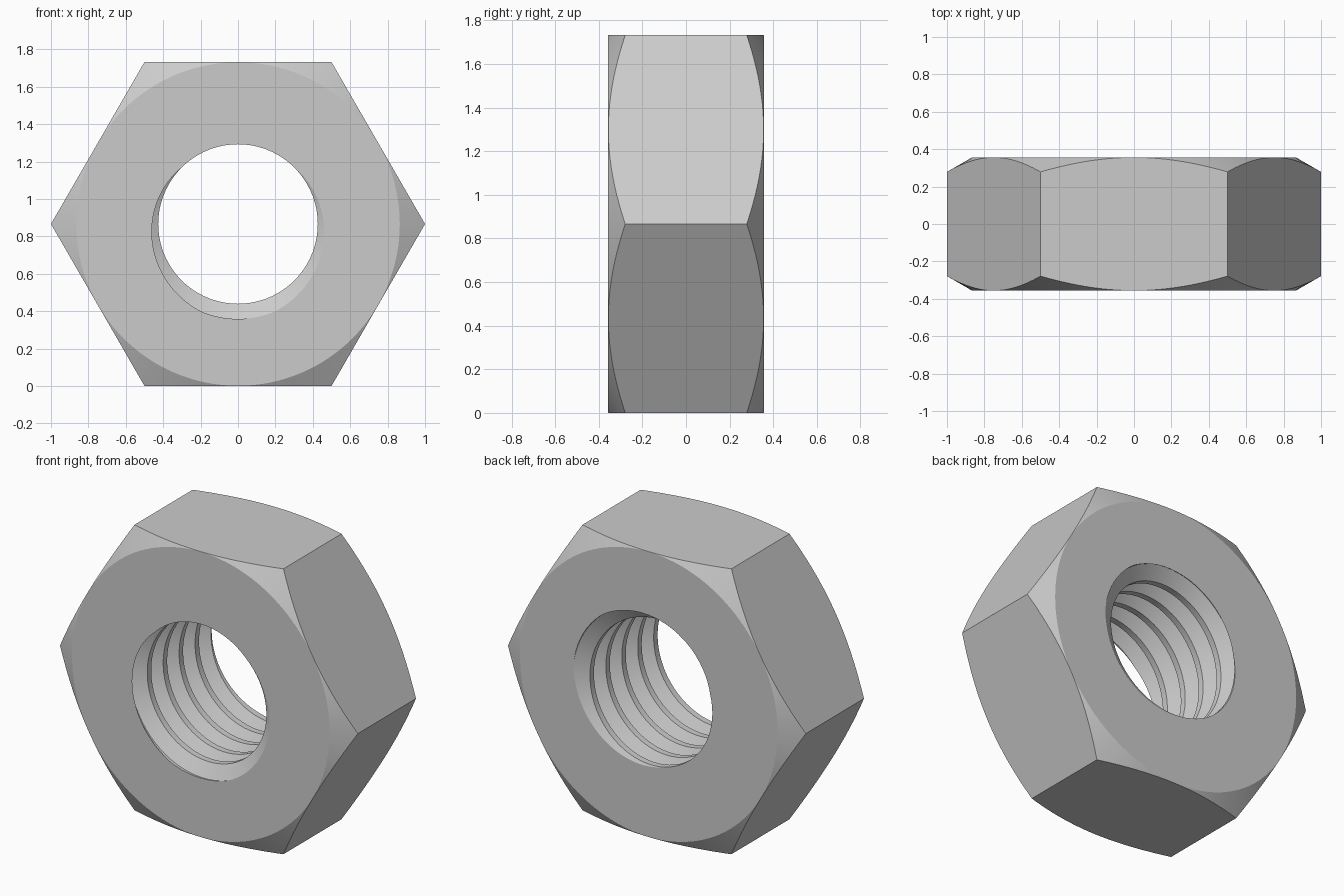
import bpy, bmesh
from math import cos, sin, pi, sqrt, radians

if "Cube" in bpy.data.objects:
    bpy.data.objects.remove(bpy.data.objects["Cube"])

HALF = 0.3565            # half thickness along y
APOTHEM = sqrt(3) / 2    # centre to flat
PITCH = 0.1528
R_CREST, R_ROOT = 0.4265, 0.508


def make_object(name, bm):
    bmesh.ops.remove_doubles(bm, verts=bm.verts, dist=1e-5)
    bmesh.ops.recalc_face_normals(bm, faces=bm.faces)
    mesh = bpy.data.meshes.new(name)
    bm.to_mesh(mesh)
    bm.free()
    ob = bpy.data.objects.new(name, mesh)
    bpy.context.collection.objects.link(ob)
    ob.location.z = APOTHEM
    return ob


def lathe(name, profile, sides):
    """Closed solid around the y axis from (radius, y) rings."""
    bm = bmesh.new()
    rings = [[bm.verts.new((r * cos(2 * pi * i / sides), y, r * sin(2 * pi * i / sides)))
              for i in range(sides)] for r, y in profile]
    for a, b in zip(rings, rings[1:]):
        for i in range(sides):
            j = (i + 1) % sides
            bm.faces.new((a[i], a[j], b[j], b[i]))
    bm.faces.new(rings[0])
    bm.faces.new(rings[-1])
    return make_object(name, bm)


def thread_rod(name, sides=72):
    """Right-handed threaded rod, trimmed just past both nut faces."""
    bm = bmesh.new()
    section = [(-1/16, R_ROOT), (1/16, R_ROOT), (3/8, R_CREST), (5/8, R_CREST)]
    rows = []
    for turn in range(-2, 8):
        for off, r in section:
            row = []
            for i in range(sides + 1):
                t = i / sides
                a = -pi / 2 - 2 * pi * (i % sides) / sides
                row.append(bm.verts.new((r * cos(a), -HALF + PITCH * (turn + off + t), r * sin(a))))
            rows.append(row)
    for a, b in zip(rows, rows[1:]):
        for i in range(sides):
            bm.faces.new((a[i], a[i + 1], b[i + 1], b[i]))
    bmesh.ops.remove_doubles(bm, verts=bm.verts, dist=1e-5)
    for s in (-1, 1):
        bmesh.ops.bisect_plane(bm, geom=bm.verts[:] + bm.edges[:] + bm.faces[:], dist=1e-6,
                               plane_co=(0, s * (HALF + 0.02), 0), plane_no=(0, s, 0),
                               clear_outer=True)
    bmesh.ops.holes_fill(bm, edges=[e for e in bm.edges if e.is_boundary], sides=0)
    return make_object(name, bm)


# Hexagonal body
nut = lathe("hex_nut", [(1, -HALF), (1, HALF)], 6)

# Corner chamfer: 30 degree double cone kept by intersection
r0, r1 = APOTHEM - 0.001, 1.15
drop = (r1 - r0) / sqrt(3)
chamfer = lathe("chamfer_cutter", [(r0 - 0.01 * sqrt(3), -HALF - 0.01), (r1, drop - HALF),
                                   (r1, HALF - drop), (r0 - 0.01 * sqrt(3), HALF + 0.01)], 128)
# Threaded bore
thread = thread_rod("thread_cutter")

for cutter, op in ((chamfer, 'INTERSECT'), (thread, 'DIFFERENCE')):
    cutter.hide_render = True
    mod = nut.modifiers.new(cutter.name, 'BOOLEAN')
    mod.object, mod.operation, mod.solver = cutter, op, 'EXACT'

# Bake the cuts and drop the helpers
bpy.context.view_layer.update()
baked = bpy.data.meshes.new_from_object(nut.evaluated_get(bpy.context.evaluated_depsgraph_get()))
nut.modifiers.clear()
nut.data = baked
for cutter in (chamfer, thread):
    bpy.data.objects.remove(cutter)

bpy.context.view_layer.objects.active = nut
nut.select_set(True)
bpy.ops.object.shade_smooth_by_angle(angle=radians(18))
